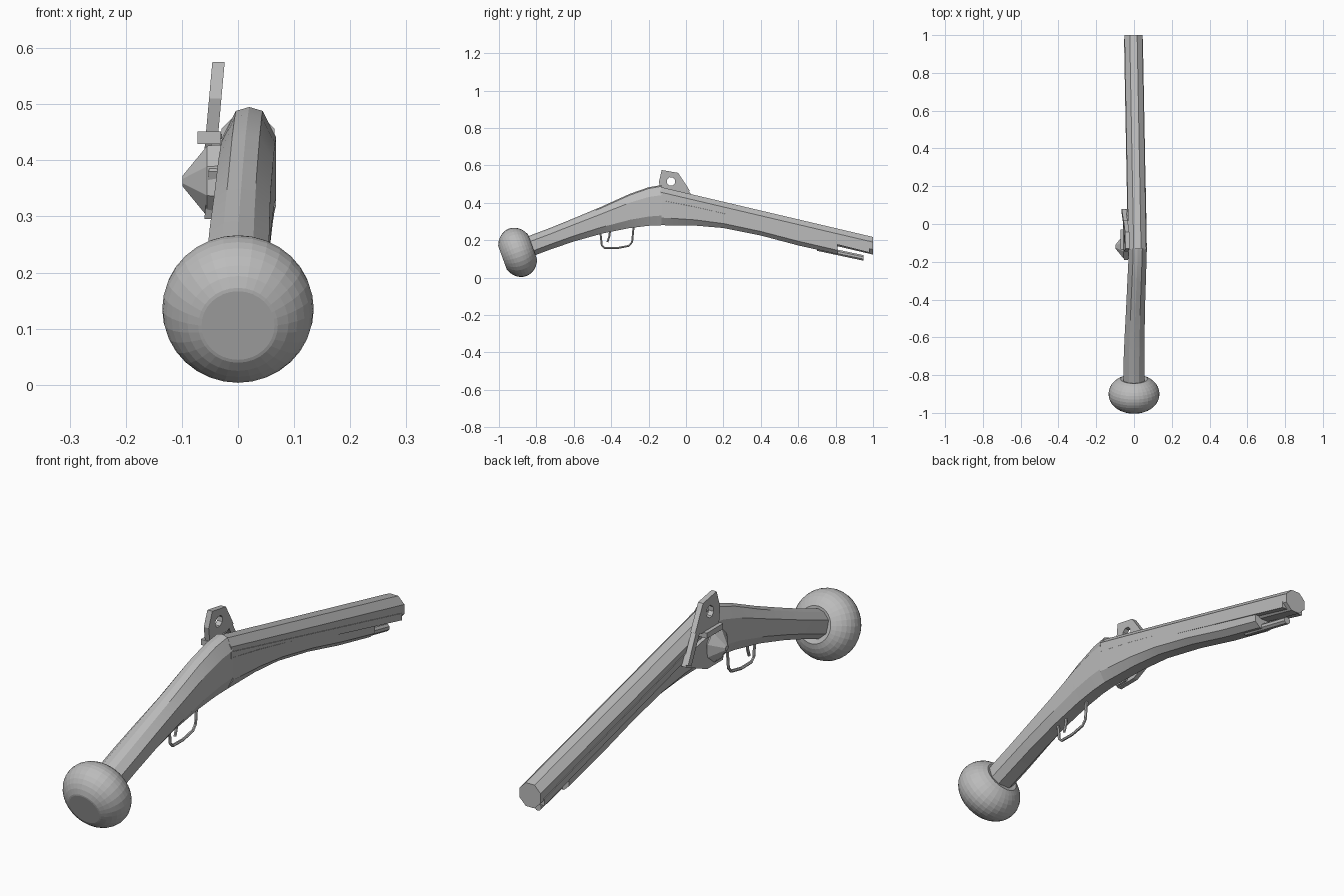
import bpy, bmesh, math
from mathutils import Vector, Matrix

cube = bpy.data.objects.get("Cube")
if cube:
    bpy.data.objects.remove(cube, do_unlink=True)

grey = bpy.data.materials.new("plain grey")
grey.use_nodes = True
grey.diffuse_color = (0.5, 0.5, 0.5, 1)
grey.node_tree.nodes["Principled BSDF"].inputs["Base Color"].default_value = (0.5, 0.5, 0.5, 1)


def finish(name, bm, smooth=None):
    bmesh.ops.recalc_face_normals(bm, faces=bm.faces)
    mesh = bpy.data.meshes.new(name)
    bm.to_mesh(mesh)
    bm.free()
    mesh.materials.append(grey)
    ob = bpy.data.objects.new(name, mesh)
    bpy.context.collection.objects.link(ob)
    if smooth:
        bpy.ops.object.select_all(action='DESELECT')
        ob.select_set(True)
        bpy.context.view_layer.objects.active = ob
        bpy.ops.object.shade_smooth_by_angle(angle=math.radians(smooth))
    return ob


def loft(name, rings, smooth=None):
    """Skin a series of equal-length rings and cap both ends."""
    bm = bmesh.new()
    loops = [[bm.verts.new(p) for p in ring] for ring in rings]
    n = len(loops[0])
    for a, b in zip(loops, loops[1:]):
        for i in range(n):
            j = (i + 1) % n
            bm.faces.new((a[i], a[j], b[j], b[i]))
    bm.faces.new(loops[0])
    bm.faces.new(loops[-1])
    return finish(name, bm, smooth)


def rod(name, start, end, radius, sides):
    """Straight prism with a flat on top."""
    rings = []
    for p in (Vector(start), Vector(end)):
        angles = [math.tau * (i + 0.5) / sides for i in range(sides)]
        rings.append([p + Vector((radius * math.cos(t), 0, radius * math.sin(t))) for t in angles])
    return loft(name, rings)


def wire(name, points, radius):
    """Thin bent rod in the plane of the trigger."""
    rings = []
    for i, (y, z) in enumerate(points):
        a, b = points[max(i - 1, 0)], points[min(i + 1, len(points) - 1)]
        d = Vector((0, b[0] - a[0], b[1] - a[1])).normalized()
        side, up = Vector((1, 0, 0)), Vector((0, -d.z, d.y))
        rings.append([Vector((0.012, y, z)) + radius * (math.cos(t) * side + math.sin(t) * up)
                      for t in [math.tau * k / 6 for k in range(6)]])
    return loft(name, rings)


def stock_ring(y, cx, top, bottom, half, ridge):
    h = top - bottom
    right = [(0.5 * half, top - ridge), (half, top - ridge - 0.22 * h),
             (half, bottom + 0.24 * h), (0.5 * half, bottom)]
    left = [(-x, z) for x, z in reversed(right)]
    return [Vector((cx + x, y, z)) for x, z in [(0, top)] + right + left]


# Grip, rising to the breech
grip = [(-0.86, 0, 0.215, 0.10, 0.055), (-0.72, 0, 0.268, 0.152, 0.055),
        (-0.6, 0.003, 0.317, 0.193, 0.053), (-0.45, 0.008, 0.38, 0.235, 0.05),
        (-0.3, 0.014, 0.448, 0.265, 0.049), (-0.2, 0.018, 0.483, 0.277, 0.048),
        (-0.13, 0.02, 0.495, 0.28, 0.048)]
loft("grip", [stock_ring(*s, 0.007) for s in grip], 25)

# Fore stock under the barrel
fore = [(-0.13, 0.02, 0.45, 0.28, 0.048), (0.05, 0.017, 0.405, 0.278, 0.048),
        (0.2, 0.015, 0.365, 0.265, 0.047), (0.4, 0.01, 0.315, 0.225, 0.047),
        (0.6, 0.005, 0.265, 0.172, 0.046), (0.81, 0.001, 0.212, 0.125, 0.045)]
loft("fore_stock", [stock_ring(*s, 0) for s in fore], 25)

# Barrel, its lower rail and the ramrod
rod("barrel", (0.018, -0.135, 0.437), (-0.003, 1, 0.17), 0.051, 8)


def slab(name, a, b, half, height):
    rings = [[Vector(p) + Vector((sx * half, 0, sz * height / 2))
              for sx, sz in ((-1, -1), (1, -1), (1, 1), (-1, 1))] for p in (a, b)]
    return loft(name, rings)


slab("barrel_rail", (0.018, -0.14, 0.425), (-0.003, 0.98, 0.148), 0.05, 0.028)
rod("ramrod", (0.002, 0.7, 0.158), (-0.002, 0.95, 0.105), 0.016, 8)

# Pommel, a flattened ball turned around the grip direction
bm = bmesh.new()
profile = [(0.065, -0.086)]
for i in range(13):
    t = math.radians(-62 + i * 124 / 12)
    profile.append((0.135 * math.cos(t) ** 0.85, 0.096 * math.sin(t)))
profile.append((0.05, 0.08))
verts = [bm.verts.new((r, 0, z)) for r, z in profile]
edges = [bm.edges.new(pair) for pair in zip(verts, verts[1:])]
bmesh.ops.spin(bm, geom=verts + edges, cent=(0, 0, 0), axis=(0, 0, 1),
               angle=math.tau, steps=32, use_duplicate=False)
bmesh.ops.remove_doubles(bm, verts=bm.verts, dist=0.0005)
bmesh.ops.holes_fill(bm, edges=[e for e in bm.edges if e.is_boundary], sides=0)
tilt = Matrix.Rotation(math.radians(-70), 4, 'X')
bmesh.ops.transform(bm, matrix=Matrix.Translation((0, -0.9, 0.135)) @ tilt, verts=bm.verts)
finish("pommel", bm)

# Trigger and guard
wire("trigger_guard", [(-0.458, 0.245), (-0.45, 0.172), (-0.435, 0.158), (-0.37, 0.157),
                       (-0.305, 0.17), (-0.288, 0.19), (-0.28, 0.275)], 0.006)
wire("trigger", [(-0.405, 0.26), (-0.41, 0.22), (-0.42, 0.19)], 0.006)


def plate(name, outline, thickness, base, lean, hole=None):
    """Upright side plate leaning inward; hole is an outline of the same length."""
    def at(p, off):
        y, z = p
        return Vector((base + lean * (z - 0.45) + off, y, z))
    if not hole:
        return loft(name, [[at(p, o) for p in outline] for o in (-thickness / 2, thickness / 2)])
    bm = bmesh.new()
    layers = [[bm.verts.new(at(p, o)) for p in pts]
              for pts, o in ((outline, -thickness / 2), (outline, thickness / 2),
                             (hole, thickness / 2), (hole, -thickness / 2))]
    n = len(outline)
    for a, b in zip(layers, layers[1:] + layers[:1]):
        for i in range(n):
            j = (i + 1) % n
            bm.faces.new((a[i], a[j], b[j], b[i]))
    return finish(name, bm)


# Cock: a pierced plate with a long front arm
outline = [(0.02, 0.465), (-0.01, 0.512), (-0.042, 0.56), (-0.13, 0.575),
           (-0.145, 0.51), (-0.13, 0.45), (-0.08, 0.445), (-0.02, 0.45)]
hole = [(-0.08 + 0.024 * math.cos(t), 0.514 + 0.024 * math.sin(t))
        for t in [math.radians(-25 + 45 * i) for i in range(8)]]
plate("cock", outline, 0.022, -0.046, 0.09, hole)
plate("cock_arm", [(-0.045, 0.56), (0.08, 0.36), (0.06, 0.35), (-0.07, 0.555)], 0.022, -0.046, 0.09)

# Lock plate, ledge and faceted wheel cover
plate("lock_plate", [(-0.19, 0.38), (-0.13, 0.43), (0.06, 0.39), (0.08, 0.35),
                     (-0.05, 0.295), (-0.15, 0.295)], 0.02, -0.036, 0.09)
slab("lock_ledge", (-0.051, -0.135, 0.44), (-0.051, -0.03, 0.44), 0.021, 0.022)
rings = []
for x, r in ((-0.03, 0.07), (-0.055, 0.068), (-0.099, 0.01)):
    rings.append([Vector((x, -0.12 + r * math.cos(t), 0.363 + r * math.sin(t)))
                  for t in [math.tau * (i + 0.5) / 8 for i in range(8)]])
loft("wheel_cover", rings)
